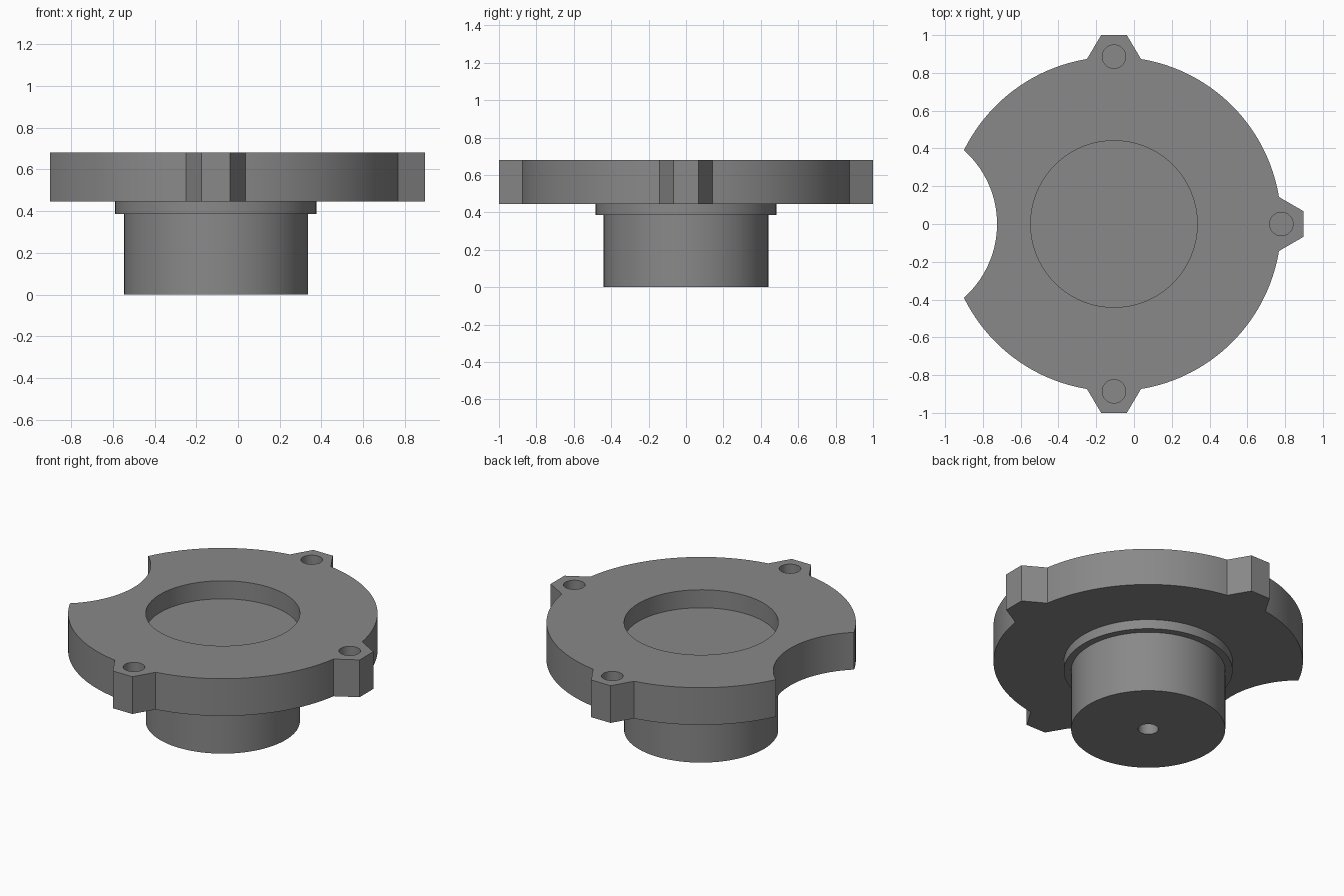
import bpy, bmesh, math

if "Cube" in bpy.data.objects:
    bpy.data.objects.remove(bpy.data.objects["Cube"])

CX = -0.106                    # axis of the round parts
R, Z0, Z1 = 0.885, 0.445, 0.68  # plate radius, underside, top
LUG = 0.886                    # distance of lug holes from the axis

grey = bpy.data.materials.new("plain grey")
grey.diffuse_color = (0.25, 0.25, 0.25, 1)
grey.use_nodes = True
grey.node_tree.nodes["Principled BSDF"].inputs["Base Color"].default_value = grey.diffuse_color


def prism(name, outline, z0, z1):
    """Extrude a flat outline from z0 to z1."""
    bm = bmesh.new()
    face = bm.faces.new([bm.verts.new((x, y, z0)) for x, y in outline])
    top = bmesh.ops.extrude_face_region(bm, geom=[face])["geom"]
    for v in top:
        if isinstance(v, bmesh.types.BMVert):
            v.co.z = z1
    bmesh.ops.recalc_face_normals(bm, faces=bm.faces)
    mesh = bpy.data.meshes.new(name)
    bm.to_mesh(mesh)
    bm.free()
    mesh.materials.append(grey)
    ob = bpy.data.objects.new(name, mesh)
    bpy.context.collection.objects.link(ob)
    return ob


def arc(cx, r, a0, a1, n):
    return [(cx + r * math.cos(a0 + (a1 - a0) * i / n),
             r * math.sin(a0 + (a1 - a0) * i / n)) for i in range(n + 1)]


def disc(name, x, y, r, z0, z1, n=96):
    ring = arc(x, r, 0, math.tau, n)[:-1]
    return prism(name, [(px, py + y) for px, py in ring], z0, z1)


def combine(target, tool, operation):
    mod = target.modifiers.new(tool.name, 'BOOLEAN')
    mod.operation = operation
    mod.solver = 'EXACT'
    mod.object = tool
    bpy.context.view_layer.objects.active = target
    bpy.ops.object.modifier_apply(modifier=mod.name)
    bpy.data.objects.remove(tool)


# Plate outline: round edge with three lugs and a round bite on the left
half = math.asin(0.143 / R)
bite_x, bite_r = -1.247, 0.522
corner = math.atan2(0.39, -0.794)
bite = math.atan2(0.39, -0.9 - bite_x)
outline, start = [], -corner
for a in (-math.pi / 2, 0, math.pi / 2):
    outline += arc(CX, R, start, a - half, 40)
    for t in (-0.068, 0.068):
        d = 1.0 if a else 1.003
        outline.append((CX + d * math.cos(a) - t * math.sin(a),
                        d * math.sin(a) + t * math.cos(a)))
    start = a + half
outline += arc(CX, R, start, corner, 40)
outline += arc(bite_x, bite_r, bite, -bite, 40)[1:-1]
plate = prism("cover_plate", outline, Z0, Z1)

# Stepped boss below the plate
combine(plate, disc("collar", CX, 0, 0.483, 0.385, 0.5), 'UNION')
combine(plate, disc("boss", CX, 0, 0.441, 0, 0.48), 'UNION')

# Central recess, shaft hole and blind lug holes
combine(plate, disc("recess", CX, 0, 0.441, 0.566, 0.8), 'DIFFERENCE')
combine(plate, disc("shaft_hole", CX, 0, 0.058, -0.1, 0.15, 48), 'DIFFERENCE')
for x, y in ((0, LUG), (0, -LUG), (LUG, 0)):
    combine(plate, disc("lug_hole", CX + x, y, 0.062, 0.56, 0.8, 48), 'DIFFERENCE')

# Smooth walls, crisp edges
bpy.ops.object.select_all(action='DESELECT')
plate.select_set(True)
bpy.context.view_layer.objects.active = plate
bpy.ops.object.shade_smooth_by_angle(angle=math.radians(25))
